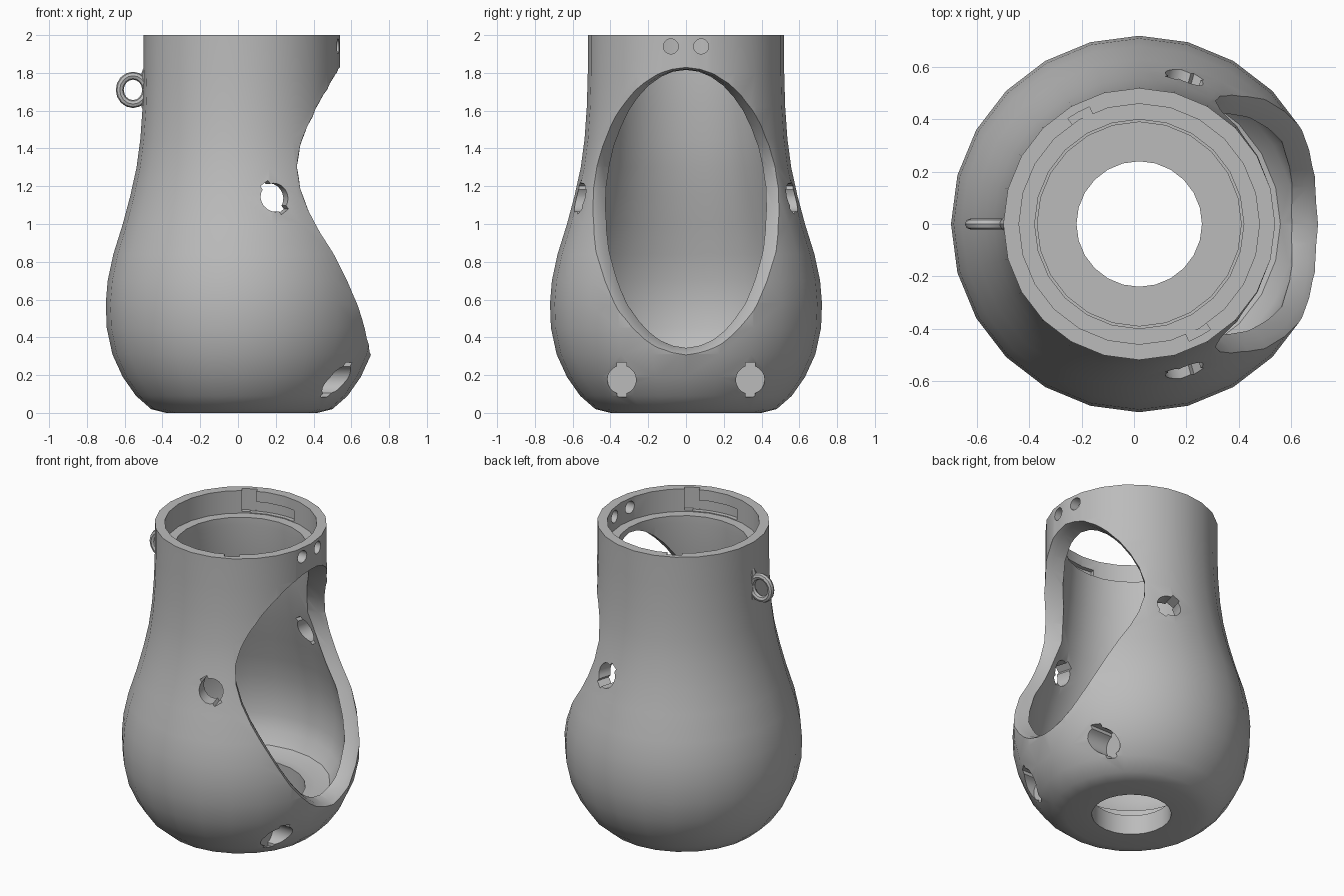
import bpy, bmesh
from math import sin, cos, pi, radians, sqrt
from mathutils import Matrix, Vector

if "Cube" in bpy.data.objects:
    bpy.data.objects.remove(bpy.data.objects["Cube"])

AXIS_X = 0.02  # the vessel's axis sits a little off centre
SIDES = 24

grey = bpy.data.materials.new("plain grey")
grey.use_nodes = True
grey.diffuse_color = (0.5, 0.5, 0.5, 1)
grey.node_tree.nodes["Principled BSDF"].inputs["Base Color"].default_value = (0.5, 0.5, 0.5, 1)

# Profiles as (radius, height)
OUTER = [(0.40, 0), (0.48, 0.02), (0.56, 0.09), (0.63, 0.19), (0.685, 0.31), (0.715, 0.45),
         (0.72, 0.58), (0.71, 0.70), (0.68, 0.84), (0.63, 1.0), (0.59, 1.15), (0.557, 1.3),
         (0.537, 1.45), (0.525, 1.62), (0.52, 1.8), (0.52, 2)]
INNER = [(0.45, 0.25), (0.54, 0.28), (0.595, 0.36), (0.62, 0.45), (0.63, 0.58),
         (0.62, 0.70), (0.59, 0.84), (0.54, 1.0), (0.50, 1.15), (0.46, 1.3), (0.435, 1.45),
         (0.415, 1.62), (0.40, 1.8), (0.40, 1.85)]
SOCKET = [(0.46, 1.85), (0.46, 2)]
BASE = [(0.24, 0), (0.24, 0.13), (0.39, 0.13), (0.39, 0.25)]


def make_object(name, bm):
    bmesh.ops.recalc_face_normals(bm, faces=bm.faces)
    mesh = bpy.data.meshes.new(name)
    bm.to_mesh(mesh)
    bm.free()
    mesh.materials.append(grey)
    obj = bpy.data.objects.new(name, mesh)
    bpy.context.collection.objects.link(obj)
    return obj


def loft(bm, rings):
    """Bridge rings of points, capping both ends."""
    loops = [[bm.verts.new(p) for p in ring] for ring in rings]
    n = len(loops[0])
    for a, b in zip(loops, loops[1:]):
        for i in range(n):
            j = (i + 1) % n
            bm.faces.new((a[i], a[j], b[j], b[i]))
    bm.faces.new(loops[0])
    bm.faces.new(loops[-1])


def radius_at(profile, z):
    for (r0, z0), (r1, z1) in zip(profile, profile[1:]):
        if z0 <= z <= z1 and z1 > z0:
            return r0 + (r1 - r0) * (z - z0) / (z1 - z0)
    return profile[-1][0]


def select_only(obj):
    bpy.ops.object.select_all(action='DESELECT')
    obj.select_set(True)
    bpy.context.view_layer.objects.active = obj


def cut(target, cutter):
    cutter.hide_render = True
    mod = target.modifiers.new("cut", 'BOOLEAN')
    mod.operation = 'DIFFERENCE'
    mod.solver = 'EXACT'
    mod.object = cutter
    select_only(target)
    bpy.ops.object.modifier_apply(modifier=mod.name)
    bpy.data.objects.remove(cutter)


def keyed_hole(name, place, r, length, key):
    """Cylinder cutter along local z, with two opposite key slots along local x."""
    def prism(points):
        bm = bmesh.new()
        loft(bm, [[place @ Vector((x, y, z)) for x, y in points]
                  for z in (-length / 2, length / 2)])
        return make_object(name, bm)
    yield prism([(r * cos(2 * pi * i / 20), r * sin(2 * pi * i / 20)) for i in range(20)])
    if key:
        k, w = r + 0.016, 0.026
        yield prism([(-k, -w), (k, -w), (k, w), (-k, w)])


def arc_block(name, a0, a1, r0, r1, z0, z1, steps=6):
    """Curved block cutter around the axis."""
    rings = []
    for i in range(steps + 1):
        a = radians(a0 + (a1 - a0) * i / steps)
        rings.append([(AXIS_X + r * cos(a), r * sin(a), z)
                      for r, z in ((r0, z0), (r1, z0), (r1, z1), (r0, z1))])
    bm = bmesh.new()
    loft(bm, rings)
    return make_object(name, bm)


# Hollow body, revolved
bm = bmesh.new()
section = OUTER + SOCKET[::-1] + INNER[::-1] + BASE[::-1]
ring = []
for r, z in section:
    ring.append(bm.verts.new((AXIS_X + r, 0, z)))
edges = [bm.edges.new((a, b)) for a, b in zip(ring, ring[1:] + ring[:1])]
bmesh.ops.spin(bm, geom=ring + edges, cent=(AXIS_X, 0, 0), axis=(0, 0, 1),
               angle=2 * pi, steps=SIDES, use_merge=False)
bmesh.ops.remove_doubles(bm, verts=bm.verts, dist=1e-4)
body = make_object("body", bm)

# Large oval opening with a rounded rim that flares towards the outside
core, inside, middle, outside, far = [], [], [], [], []
for i in range(40):
    c, s = cos(2 * pi * i / 40), sin(2 * pi * i / 40)
    yi, zi = 0.43 * c, 1.08 + 0.738 * s
    yo, zo = 0.50 * c, 1.068 + 0.765 * s
    p = Vector((AXIS_X + sqrt(radius_at(INNER, zi) ** 2 - yi ** 2), yi, zi))
    q = Vector((AXIS_X + sqrt(radius_at(OUTER, zo) ** 2 - yo ** 2), yo, zo))
    bulge = Vector((0.008, -0.008 * c, -0.008 * s))
    core.append((0.05, 0.8 * yi, zi))
    inside.append(p.lerp(q, -0.2))
    middle.append(p.lerp(q, 0.6) + bulge)
    outside.append(p.lerp(q, 1.25))
    far.append((1.2, outside[-1].y, outside[-1].z))
bm = bmesh.new()
loft(bm, [core, inside, middle, outside, far])
cut(body, make_object("opening_cutter", bm))

# Small round holes, blind keyed holes and keyed side holes, mirrored front and back
along_x = Matrix.Rotation(pi / 2, 4, 'Y')
for side in (-1, 1):
    radial = (Matrix.Rotation(-side * radians(16), 4, 'Z') @ Matrix.Rotation(pi / 2, 4, 'X')
              @ Matrix.Rotation(radians(125), 4, 'Z'))
    holes = [
        ((0.6, side * 0.08, 1.94), along_x, 0.04, 0.4, False),
        ((0.79, side * 0.34, 0.175), along_x, 0.076, 0.7, True),
        ((0.19, side * 0.55, 1.14), radial, 0.076, 0.5, True),
    ]
    for pos, turn, r, length, key in holes:
        place = Matrix.Translation(pos) @ turn
        for cutter in keyed_hole("hole_cutter", place, r, length, key):
            cut(body, cutter)

# Two L-shaped twist-lock slots in the socket
for start in (0, 180):
    cut(body, arc_block("slot_cutter", start + 113, start + 124, 0.42, 0.487, 1.86, 2.1, 2))
    cut(body, arc_block("channel_cutter", start + 80, start + 118, 0.42, 0.486, 1.855, 1.93))

select_only(body)
bpy.ops.object.shade_smooth_by_angle(angle=radians(32))

# Hanging loop: a closed ring with a flared foot against the wall
ring_path = [(-0.556 + 0.07 * cos(2 * pi * i / 16), 1.71 + 0.075 * sin(2 * pi * i / 16), 1)
             for i in range(16)]
foot_path = [(-0.485, 1.71 + dz, w) for dz, w in
             ((-0.13, 0.5), (-0.08, 1.4), (0, 1), (0.08, 1.4), (0.13, 0.5))]
curve = bpy.data.curves.new("hanging_loop", 'CURVE')
curve.dimensions = '3D'
curve.bevel_depth = 0.021
curve.bevel_resolution = 2
curve.use_fill_caps = True
for path, cyclic in ((ring_path, True), (foot_path, False)):
    spline = curve.splines.new('POLY')
    spline.points.add(len(path) - 1)
    spline.use_cyclic_u = cyclic
    for point, (x, z, w) in zip(spline.points, path):
        point.co = (x, 0, z, 1)
        point.radius = w
curve.materials.append(grey)
loop = bpy.data.objects.new("hanging_loop", curve)
bpy.context.collection.objects.link(loop)
select_only(loop)
bpy.ops.object.convert(target='MESH')
bpy.ops.object.shade_smooth_by_angle(angle=radians(40))
